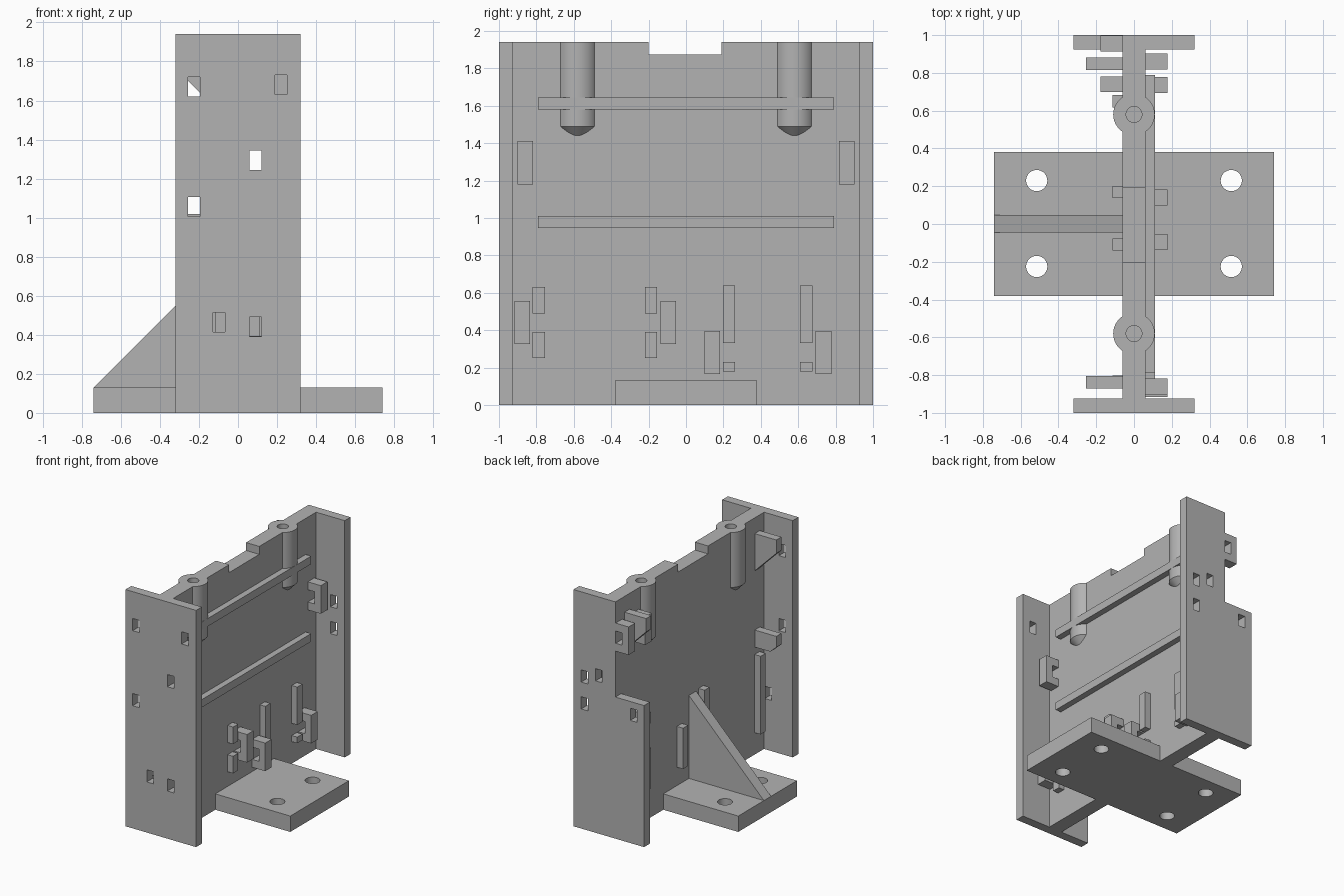
import bpy, bmesh, math
from mathutils import Vector

if "Cube" in bpy.data.objects:
    bpy.data.objects.remove(bpy.data.objects["Cube"])

grey = bpy.data.materials.new("plain grey")
grey.use_nodes = True
colour = (0.45, 0.45, 0.45, 1)
grey.diffuse_color = colour
grey.node_tree.nodes["Principled BSDF"].inputs["Base Color"].default_value = colour


def finish(name, bm):
    bmesh.ops.recalc_face_normals(bm, faces=bm.faces)
    mesh = bpy.data.meshes.new(name)
    bm.to_mesh(mesh)
    bm.free()
    mesh.materials.append(grey)
    ob = bpy.data.objects.new(name, mesh)
    bpy.context.collection.objects.link(ob)
    return ob


def prism(name, axis, lo, hi, points):
    """Extrude a profile along x (points are y, z) or along y (points are x, z)."""
    bm = bmesh.new()
    place = (lambda a, b: (lo, a, b)) if axis == "x" else (lambda a, b: (a, lo, b))
    face = bm.faces.new([bm.verts.new(place(a, b)) for a, b in points])
    grown = bmesh.ops.extrude_face_region(bm, geom=[face])["geom"]
    shift = Vector((hi - lo, 0, 0) if axis == "x" else (0, hi - lo, 0))
    bmesh.ops.translate(bm, vec=shift, verts=[v for v in grown if isinstance(v, bmesh.types.BMVert)])
    return finish(name, bm)


def box(name, x, y, z):
    return prism(name, "y", *y, [(x[0], z[0]), (x[1], z[0]), (x[1], z[1]), (x[0], z[1])])


def cylinder(name, x, y, z0, z1, r0, r1):
    bm = bmesh.new()
    bmesh.ops.create_cone(bm, cap_ends=True, segments=48, radius1=r0, radius2=r1, depth=z1 - z0)
    bmesh.ops.translate(bm, vec=(x, y, (z0 + z1) / 2), verts=bm.verts)
    return finish(name, bm)


def select(ob):
    bpy.ops.object.select_all(action="DESELECT")
    ob.select_set(True)
    bpy.context.view_layer.objects.active = ob


def boolean(ob, other, operation="DIFFERENCE", keep=False):
    select(ob)
    mod = ob.modifiers.new("cut", "BOOLEAN")
    mod.operation, mod.solver, mod.object = operation, "EXACT", other
    bpy.ops.object.modifier_apply(modifier=mod.name)
    if not keep:
        bpy.data.objects.remove(other)


def smooth(ob):
    select(ob)
    bpy.ops.object.shade_smooth_by_angle(angle=math.radians(30))


HEIGHT, SKIN = 1.94, 0.06

# Upright panel with a notch in its top edge
panel = prism("main_panel", "x", -SKIN, SKIN, [
    (-0.93, 0), (0.93, 0), (0.93, HEIGHT), (0.19, HEIGHT), (0.19, 1.875),
    (-0.2, 1.875), (-0.2, HEIGHT), (-0.93, HEIGHT)])

# Screw bosses with conical feet and blind bores
for y in (-0.58, 0.58):
    boss = cylinder("screw_boss", 0, y, 1.49, HEIGHT, 0.11, 0.11)
    foot = cylinder("boss_foot", 0, y, 1.385, 1.49, 0.005, 0.11)
    boolean(boss, foot, "UNION")
    boolean(panel, boss, "UNION")
    boolean(panel, cylinder("bore", 0, y, 1.54, HEIGHT + 0.05, 0.042, 0.042))
smooth(panel)

# End flanges with cable slots
front = box("front_flange", (-0.32, 0.32), (-1, -0.925), (0, HEIGHT))
back = prism("back_flange", "y", 0.925, 1, [
    (-0.32, 0), (0.32, 0), (0.32, HEIGHT), (-SKIN, HEIGHT), (-SKIN, 1.16), (-0.32, 1.16)])
front_slots = [(-0.225, 1.67), (0.22, 1.68), (0.09, 1.295),
               (-0.225, 1.055), (-0.097, 0.465), (0.09, 0.44)]
back_slots = [(0.22, 1.25), (0.09, 1.295), (0.22, 1.03), (-0.225, 1.055)]
for flange, y, slots in ((front, -0.96, front_slots), (back, 0.96, back_slots)):
    for x, z in slots:
        boolean(flange, box("slot", (x - 0.03, x + 0.03), (y - 0.1, y + 0.1), (z - 0.05, z + 0.05)))

# Base plate with four mounting holes
base = box("base_plate", (-0.74, 0.74), (-0.38, 0.38), (0, 0.13))
for x in (-0.515, 0.515):
    for y in (-0.225, 0.23):
        boolean(base, cylinder("mount_hole", x, y, -0.1, 0.3, 0.056, 0.056))
smooth(base)

# Sloping brace on the right side
prism("brace", "y", -0.045, 0.048, [(-0.74, 0.12), (-0.05, 0.12), (-0.05, 0.82), (-0.74, 0.13)])

# Long horizontal ribs
for z in (0.945, 1.58):
    box("rib", (0.05, 0.11), (-0.79, 0.79), (z, z + 0.065))


# Cable loops: handles standing on the panel
def loop(side, y, z):
    inner, gap, outer = 0.05 * side, 0.12 * side, 0.178 * side
    prism("cable_loop", "y", y - 0.042, y + 0.042, [
        (inner, z - 0.115), (outer, z - 0.115), (outer, z + 0.115), (inner, z + 0.115),
        (inner, z + 0.05), (gap, z + 0.05), (gap, z - 0.05), (inner, z - 0.05)])


for y, z in ((-0.86, 1.295), (0.86, 1.295), (-0.875, 0.44), (-0.095, 0.44), (0.14, 0.28), (0.735, 0.28)):
    loop(1, y, z)
for y in (0.74, 0.955):
    loop(-1, y, 1.65)

# Short posts on the left side
for ys, spans in (((-0.787, -0.187), ((0.25, 0.39), (0.49, 0.63))),
                  ((0.23, 0.643), ((0.18, 0.23), (0.33, 0.64)))):
    for y in ys:
        for span in spans:
            box("post", (0.05, 0.11), (y - 0.033, y + 0.033), span)

# Tall posts on the right side
for y, span in ((-0.835, (0.18, 0.82)), (-0.108, (0.18, 0.82)), (0.17, (0.28, 0.615)), (0.65, (0.28, 0.615))):
    box("tall_post", (-0.115, -0.05), (y - 0.032, y + 0.032), span)

# Cable brackets with sloping undersides, and shelves below them
for y in (-0.838, 0.848):
    prism("cable_bracket", "y", y - 0.033, y + 0.033, [
        (-0.255, 1.81), (-0.05, 1.81), (-0.05, 1.495), (-0.255, 1.7)])
    prism("cable_shelf", "y", y - 0.033, y + 0.033, [
        (-0.255, 1.02), (-0.05, 1.02), (-0.05, 0.88), (-0.2, 0.88), (-0.255, 0.93)])
